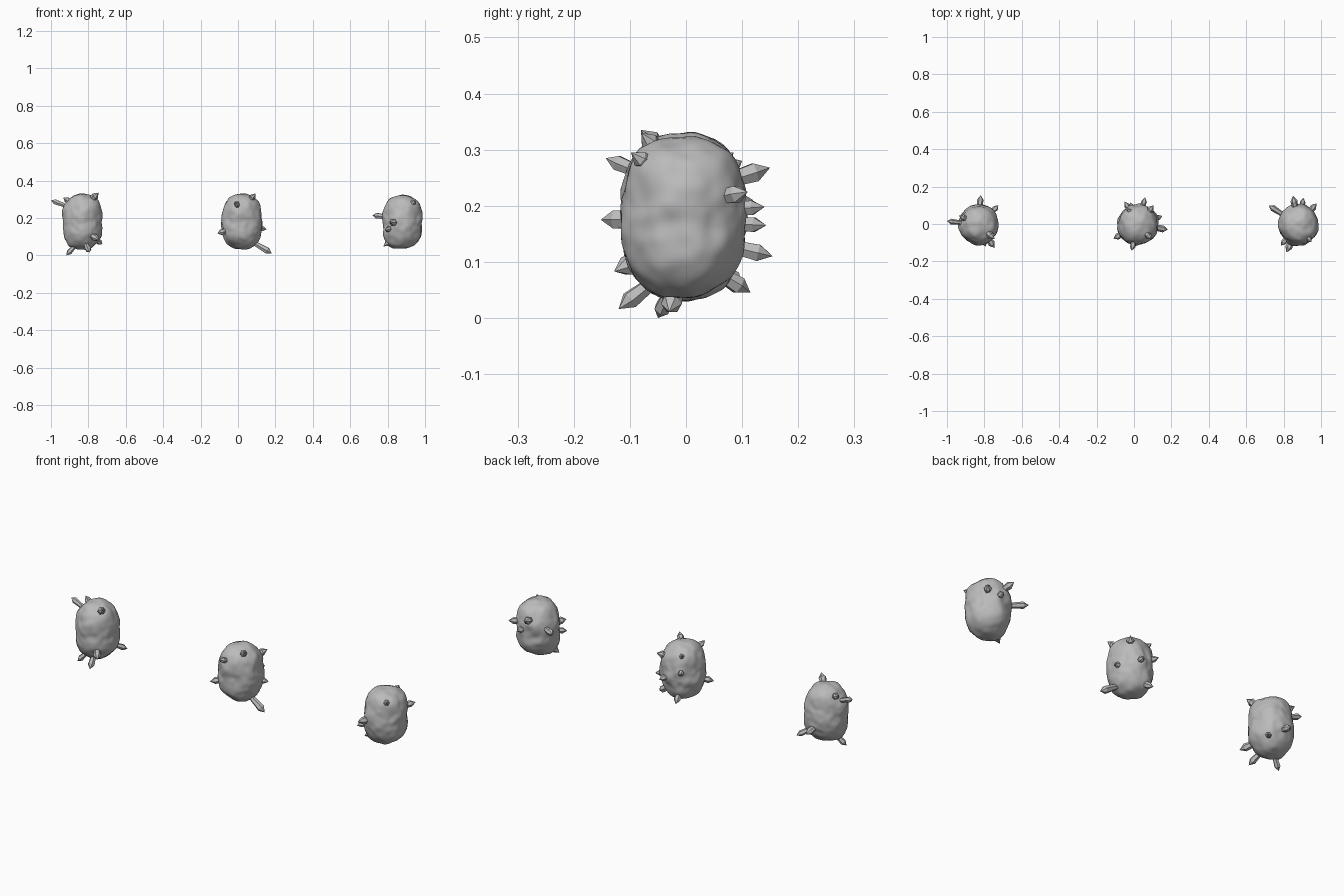
import bpy, bmesh, math
from mathutils import Vector, noise

if "Cube" in bpy.data.objects:
    bpy.data.objects.remove(bpy.data.objects["Cube"], do_unlink=True)

stone = bpy.data.materials.new("stone_grey")
stone.use_nodes = True
GREY = (0.5, 0.5, 0.5, 1)
stone.diffuse_color = GREY
stone.node_tree.nodes["Principled BSDF"].inputs["Base Color"].default_value = GREY

HALF_WIDTH, HALF_HEIGHT = 0.107, 0.146


def finish(bm, name, smooth):
    bmesh.ops.recalc_face_normals(bm, faces=bm.faces)
    for f in bm.faces:
        f.smooth = smooth
    mesh = bpy.data.meshes.new(name)
    bm.to_mesh(mesh)
    bm.free()
    mesh.materials.append(stone)
    obj = bpy.data.objects.new(name, mesh)
    bpy.context.collection.objects.link(obj)


def root_of(center, tip):
    # point on the upright axis from which a crystal grows
    return Vector((center.x, center.y, center.z + 0.45 * (tip.z - center.z)))


def surface_radius(d):
    # rounded barrel outline
    p = 2.5
    flat = math.hypot(d.x, d.y) / HALF_WIDTH
    return (flat ** p + (abs(d.z) / HALF_HEIGHT) ** p) ** (-1 / p)


def rock(name, center, tips):
    # lumpy boulder, swollen slightly where crystals emerge
    bm = bmesh.new()
    bmesh.ops.create_icosphere(bm, subdivisions=5, radius=1)
    toward = [(t - center).normalized() for t in tips]
    for v in bm.verts:
        d = v.co.normalized()
        r = surface_radius(d)
        p = d * r + center * 7
        r += 0.009 * noise.noise(p * 14) + 0.004 * noise.noise(p * 32)
        r += 0.007 * max(math.exp(-18 * (1 - d.dot(t))) for t in toward)
        v.co = center + d * r
    finish(bm, name, True)


def crystal(bm, center, tip, radius):
    # six-sided prism, flaring to a shoulder and ending in a point
    root = root_of(center, tip)
    axis = (tip - root).normalized()
    turn = axis.to_track_quat('Z', 'Y')
    length = (tip - root).length
    rings = []
    for dist, r in ((length * 0.45, radius * 0.7), (length - radius * 1.5, radius)):
        rings.append([bm.verts.new(root + axis * dist + turn @ Vector(
            (r * math.cos(k * math.pi / 3), r * math.sin(k * math.pi / 3), 0)))
            for k in range(6)])
    point = bm.verts.new(tip)
    low, high = rings
    bm.faces.new(low)
    for k in range(6):
        n = (k + 1) % 6
        bm.faces.new((low[k], low[n], high[n], high[k]))
        bm.faces.new((high[k], high[n], point))


# centre of each rock and the tips of its crystals
ROCKS = {
    "right": ((-0.83, -0.005, 0.18), [
        (-1.0, 0.016, 0.294), (-0.935, 0.045, 0.31), (-0.746, -0.08, 0.335),
        (-0.917, -0.05, 0.0), (-0.794, -0.12, 0.016), (-0.745, -0.128, 0.083),
        (-0.725, 0.1, 0.06), (-0.82, 0.154, 0.11)]),
    "middle": ((0.02, -0.005, 0.18), [
        (-0.013, -0.143, 0.285), (-0.11, -0.08, 0.118), (0.18, -0.03, 0.011),
        (0.152, 0.043, 0.139), (0.094, -0.08, 0.33), (0.105, 0.1, 0.28),
        (0.06, 0.143, 0.165), (-0.02, 0.115, 0.045), (-0.035, 0.085, 0.295),
        (-0.05, 0.12, 0.21)]),
    "left": ((0.88, -0.005, 0.18), [
        (0.95, -0.098, 0.295), (0.72, 0.1, 0.214), (0.815, -0.152, 0.175),
        (0.785, -0.115, 0.135), (0.778, -0.04, 0.048), (0.85, 0.15, 0.268),
        (0.906, 0.14, 0.198), (0.976, 0.11, 0.225)]),
}

for side, (center, tips) in ROCKS.items():
    center = Vector(center)
    tips = [Vector(t) for t in tips]
    rock(side + "_rock", center, tips)
    bm = bmesh.new()
    for i, tip in enumerate(tips):
        crystal(bm, center, tip, 0.015 + 0.002 * (i % 3))
    finish(bm, side + "_rock_crystals", False)
